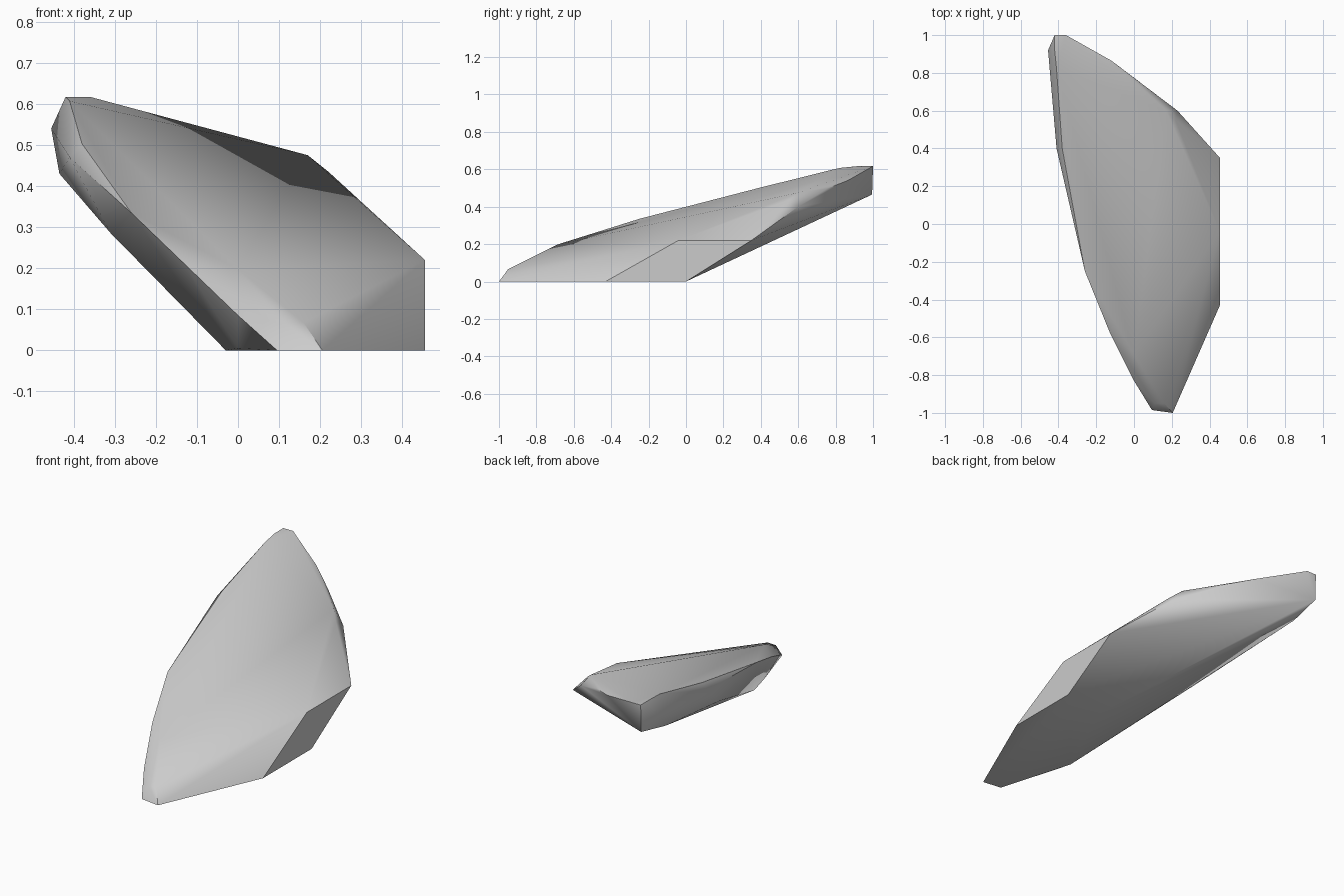
import bpy, bmesh, math

cube = bpy.data.objects.get("Cube")
if cube:
    bpy.data.objects.remove(cube, do_unlink=True)

# One stone colour
stone = bpy.data.materials.new("stone grey")
stone.use_nodes = True
colour = (0.6, 0.6, 0.6, 1.0)
stone.diffuse_color = colour
bsdf = next(n for n in stone.node_tree.nodes if n.type == 'BSDF_PRINCIPLED')
bsdf.inputs["Base Color"].default_value = colour
bsdf.inputs["Roughness"].default_value = 0.8

# Flat foot resting on the ground
foot = [(0.095, -0.985, 0), (0.205, -1, 0), (0.455, -0.43, 0), (0.455, 0, 0),
        (0.2, -0.05, 0), (-0.03, -0.56, 0), (0, -0.69, 0.005)]
# Cut side face, upper corners
side = [(0.455, -0.04, 0.22), (0.455, 0.35, 0.22)]
# Rim of the sloping top, from the low front round the left to the raised tip
left_rim = [(0.16, -0.95, 0.067), (0.11, -0.95, 0.065), (0, -0.83, 0.085),
            (0, -0.69, 0.197), (-0.13, -0.57, 0.21), (-0.26, -0.25, 0.335),
            (-0.41, 0.4, 0.47), (-0.38, 0.4, 0.503)]
tip = [(-0.41, 0.82, 0.607), (-0.42, 0.92, 0.617), (-0.42, 1, 0.617),
       (-0.36, 1, 0.617), (-0.455, 0.92, 0.54), (-0.42, 0.995, 0.465)]
# Rim along the back, and the undercut left edge
back_rim = [(-0.12, 0.865, 0.54), (0.03, 0.75, 0.495), (0.17, 0.6, 0.475),
            (0.23, 0.6, 0.4), (0.22, 0.55, 0.435)]
undercut = [(-0.31, 0.145, 0.285), (-0.435, 0.8, 0.43)]

# Wrap the corner points into a single faceted slab
bm = bmesh.new()
for p in foot + side + left_rim + tip + back_rim + undercut:
    bm.verts.new(p)
hull = bmesh.ops.convex_hull(bm, input=list(bm.verts))
inner = {v for v in hull["geom_interior"] + hull["geom_unused"]
         if isinstance(v, bmesh.types.BMVert)}
bmesh.ops.delete(bm, geom=list(inner), context='VERTS')
bmesh.ops.dissolve_limit(bm, angle_limit=math.radians(1),
                         verts=list(bm.verts), edges=list(bm.edges))
bmesh.ops.recalc_face_normals(bm, faces=list(bm.faces))

mesh = bpy.data.meshes.new("rock_slab")
bm.to_mesh(mesh)
bm.free()
mesh.materials.append(stone)
rock = bpy.data.objects.new("rock_slab", mesh)
bpy.context.collection.objects.link(rock)

# Soft shading that keeps the hard breaks
bpy.ops.object.select_all(action='DESELECT')
rock.select_set(True)
bpy.context.view_layer.objects.active = rock
bpy.ops.object.shade_smooth_by_angle(angle=math.radians(35))
